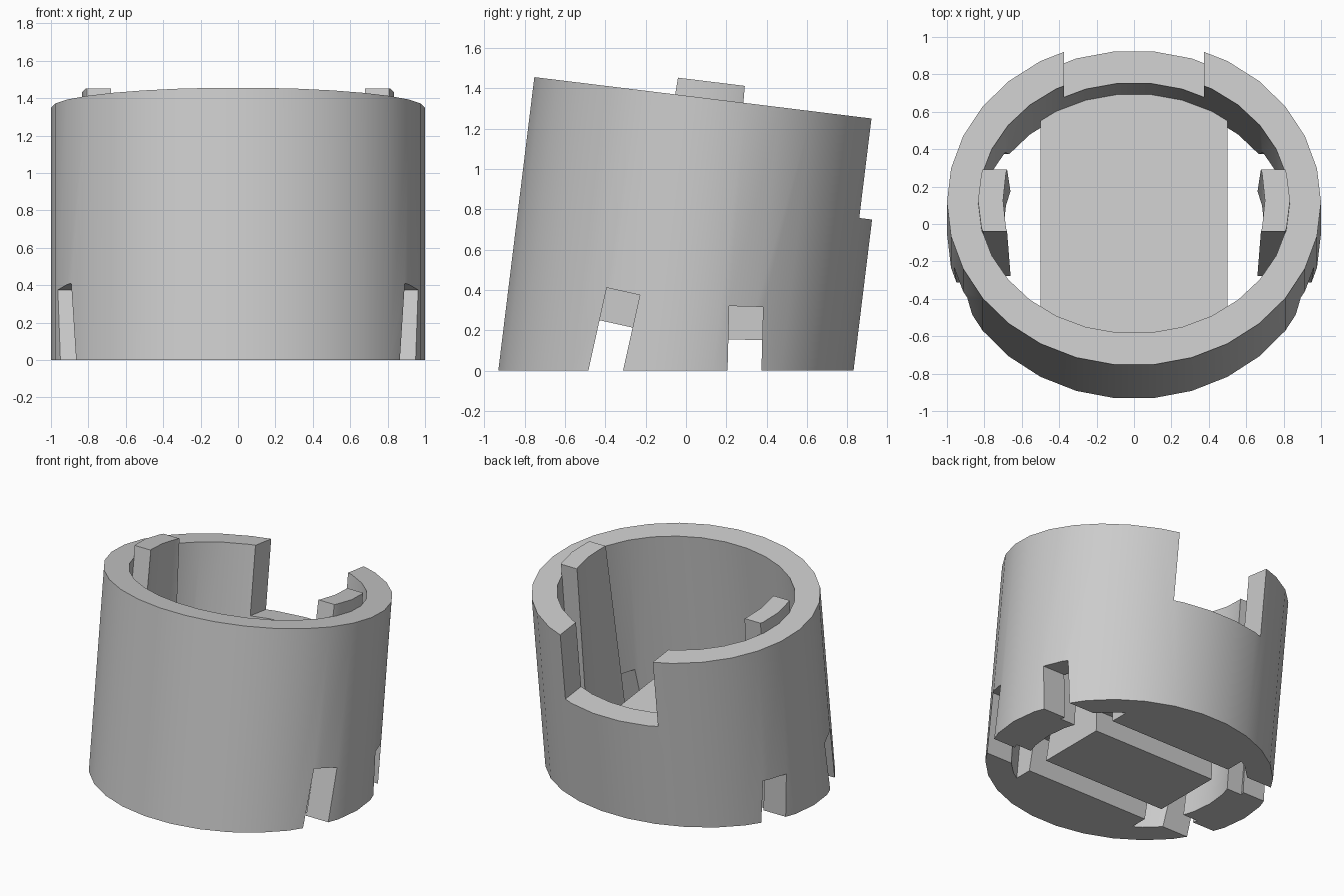
import bpy, math
from mathutils import Matrix, Vector

cube = bpy.data.objects.get("Cube")
if cube:
    bpy.data.objects.remove(cube, do_unlink=True)

grey = bpy.data.materials.new("plain grey")
grey.use_nodes = True
colour = (0.6, 0.6, 0.6, 1)
grey.diffuse_color = colour
grey.node_tree.nodes["Principled BSDF"].inputs["Base Color"].default_value = colour

# The whole cup leans back from a level base
LEAN = Matrix.Translation((0, -0.05, 0)) @ Matrix.Rotation(math.radians(-7), 4, "X")
TOP, LOW = 1.359, -0.4
SIDES = 30
cutters = []


def mesh_object(name, verts, faces, matrix=LEAN):
    mesh = bpy.data.meshes.new(name)
    mesh.from_pydata(verts, [], faces)
    mesh.transform(matrix)
    mesh.materials.append(grey)
    ob = bpy.data.objects.new(name, mesh)
    bpy.context.collection.objects.link(ob)
    return ob


def oval(name, a, b, z0, z1):
    """Upright oval prism with a corner on each side."""
    n = SIDES
    ring = [(a * math.cos(math.tau * i / n), b * math.sin(math.tau * i / n)) for i in range(n)]
    verts = [(x, y, z) for z in (z0, z1) for x, y in ring]
    faces = [(i, (i + 1) % n, n + (i + 1) % n, n + i) for i in range(n)]
    return mesh_object(name, verts, faces + [tuple(reversed(range(n))), tuple(range(n, 2 * n))])


def block(name, lo, hi, taper=1.0, matrix=LEAN):
    """Box between two corners; taper scales y at the top."""
    verts = [(x, y * (taper if z == hi[2] else 1), z)
             for z in (lo[2], hi[2]) for x, y in
             ((lo[0], lo[1]), (hi[0], lo[1]), (hi[0], hi[1]), (lo[0], hi[1]))]
    faces = [(3, 2, 1, 0), (4, 5, 6, 7)] + [(i, (i + 1) % 4, (i + 1) % 4 + 4, i + 4) for i in range(4)]
    return mesh_object(name, verts, faces, matrix)


def helper(ob):
    ob.hide_render = True
    cutters.append(ob)
    return ob


def carve(ob, *tools, operation="DIFFERENCE"):
    for tool in tools:
        mod = ob.modifiers.new("carve", "BOOLEAN")
        mod.operation, mod.solver, mod.object = operation, "EXACT", tool
        bpy.context.view_layer.objects.active = ob
        bpy.ops.object.modifier_apply(modifier=mod.name)


def slots(name, height):
    """Pair of slots across the base, leaning toward each other."""
    pair = []
    for s in (-1, 1):
        lean = (LEAN @ Matrix.Translation((0, s * 0.307, height[0]))
                @ Matrix.Rotation(math.radians(s * 5.5), 4, "X"))
        pair.append(helper(block(name, (-2, -0.084, -1), (2, 0.084, height[1]), matrix=lean)))
    return pair


# Cutting shapes
ground = helper(block("ground_cutter", (-2, -2, -2), (2, 2, 0), matrix=Matrix()))
bore = helper(oval("bore_cutter", 0.832, 0.706, -1, 2))
tab_bore = helper(oval("tab_bore_cutter", 0.70, 0.71, -1, 2))
notch = helper(block("notch_cutter", (-0.375, 0.2, 0.862), (0.375, 2, 2)))
wall_slots = slots("slot_cutter", (0.358, 0))
bar_slots = slots("groove_cutter", (0.358, -0.165))

# Outer wall with rear notch and side slots
wall = oval("cup_wall", 1.0, 0.879, LOW, TOP)
carve(wall, bore, notch, *wall_slots, ground)

# Grooved floor bar running front to back
floor_bar = block("floor_bar", (-0.5, -1, LOW), (0.5, 1, 0.375))
limit = helper(oval("bar_limit", 0.84, 0.714, -1, 2))
carve(floor_bar, limit, operation="INTERSECT")
carve(floor_bar, *bar_slots, ground)

# Tapered tabs lining the inside, rising above the rim
parts = [wall, floor_bar]
for name, x0, x1 in (("left_tab", 0.5, 1.2), ("right_tab", -1.2, -0.5)):
    tab = block(name, (x0, -0.24, LOW), (x1, 0.24, 1.443), taper=0.167 / 0.24)
    liner = helper(oval("tab_limit", 0.834, 0.708, -1, 2))
    carve(tab, liner, operation="INTERSECT")
    carve(tab, tab_bore, ground)
    parts.append(tab)

for ob in cutters:
    bpy.data.objects.remove(ob, do_unlink=True)

# Smooth curved walls, keep crisp edges
for ob in bpy.context.selected_objects:
    ob.select_set(False)
for ob in parts:
    ob.select_set(True)
bpy.context.view_layer.objects.active = wall
bpy.ops.object.shade_smooth_by_angle(angle=math.radians(30))
